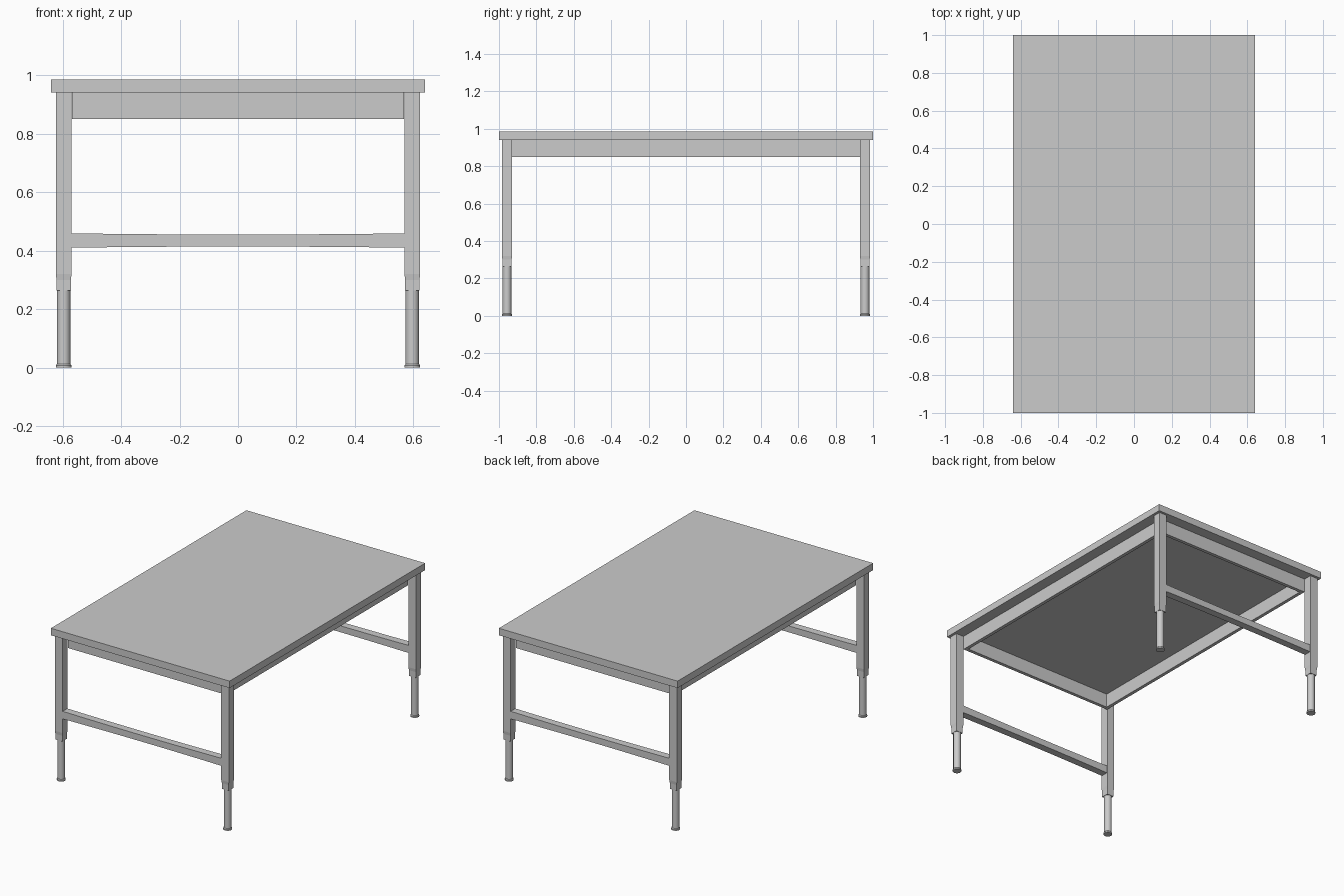
import bpy, bmesh, math

if "Cube" in bpy.data.objects:
    bpy.data.objects.remove(bpy.data.objects["Cube"])

mat = bpy.data.materials.new("light_grey_metal")
mat.diffuse_color = (0.6, 0.6, 0.6, 1)
mat.use_nodes = True
mat.node_tree.nodes["Principled BSDF"].inputs["Base Color"].default_value = mat.diffuse_color


def finish(name, bm):
    bmesh.ops.recalc_face_normals(bm, faces=bm.faces)
    me = bpy.data.meshes.new(name)
    bm.to_mesh(me)
    bm.free()
    me.materials.append(mat)
    ob = bpy.data.objects.new(name, me)
    bpy.context.collection.objects.link(ob)
    return ob


def loft(name, rings):
    """Skin a list of closed rings and cap both ends."""
    bm = bmesh.new()
    loops = [[bm.verts.new(p) for p in r] for r in rings]
    n = len(loops[0])
    for a, b in zip(loops, loops[1:]):
        for i in range(n):
            j = (i + 1) % n
            bm.faces.new((a[i], a[j], b[j], b[i]))
    bm.faces.new(loops[0])
    bm.faces.new(loops[-1])
    return finish(name, bm)


def rect(cx, cy, hx, hy, z):
    return [(cx - hx, cy - hy, z), (cx + hx, cy - hy, z),
            (cx + hx, cy + hy, z), (cx - hx, cy + hy, z)]


def box(name, cx, cy, hx, hy, z0, z1):
    return loft(name, [rect(cx, cy, hx, hy, z0), rect(cx, cy, hx, hy, z1)])


def circle(cx, cy, r, z, n=24):
    return [(cx + r * math.cos(2 * math.pi * i / n),
             cy + r * math.sin(2 * math.pi * i / n), z) for i in range(n)]


# Table top
box("table_top", 0, 0, 0.64, 1.0, 0.94, 0.985)

# Apron frame, set just inside the legs
AX, AY, T = 0.568, 0.93, 0.022
for s, side in ((-1, "left"), (1, "right")):
    box(side + "_apron", s * (AX - T / 2), 0, T / 2, AY, 0.85, 0.94)
for s, side in ((-1, "front"), (1, "back")):
    box(side + "_apron", 0, s * (AY - T / 2), AX - T, T / 2, 0.85, 0.94)

LX, LY = 0.596, 0.957
for sy, end in ((-1, "front"), (1, "back")):
    for sx, side in ((-1, "left"), (1, "right")):
        cx, cy = sx * LX, sy * LY
        # Square leg, slightly narrowed at its lower end
        loft(f"{end}_{side}_leg", [
            rect(cx, cy, 0.0245, 0.0245, 0.263),
            rect(cx, cy, 0.0245, 0.0245, 0.30),
            rect(cx, cy, 0.027, 0.027, 0.32),
            rect(cx, cy, 0.027, 0.027, 0.94)])
        # Round telescoping post with a small foot disc
        post = loft(f"{end}_{side}_foot_post", [
            circle(cx, cy, 0.0265, 0.0), circle(cx, cy, 0.0265, 0.008),
            circle(cx, cy, 0.023, 0.013), circle(cx, cy, 0.023, 0.27)])
        for p in post.data.polygons:
            p.use_smooth = len(p.vertices) == 4
        bpy.ops.object.select_all(action='DESELECT')
        post.select_set(True)
        bpy.context.view_layer.objects.active = post
        bpy.ops.object.shade_smooth_by_angle(angle=math.radians(30))

    # Stretcher between the legs, slightly slimmer in the middle
    rings = []
    for i in range(9):
        x = -0.57 + 1.14 * i / 8
        pinch = 0.004 * (1 - (x / 0.57) ** 2)
        z0, z1 = 0.41 + pinch, 0.459 - pinch
        y0, y1 = sy * LY - 0.024, sy * LY + 0.024
        rings.append([(x, y0, z0), (x, y1, z0), (x, y1, z1), (x, y0, z1)])
    loft(f"{end}_stretcher", rings)
